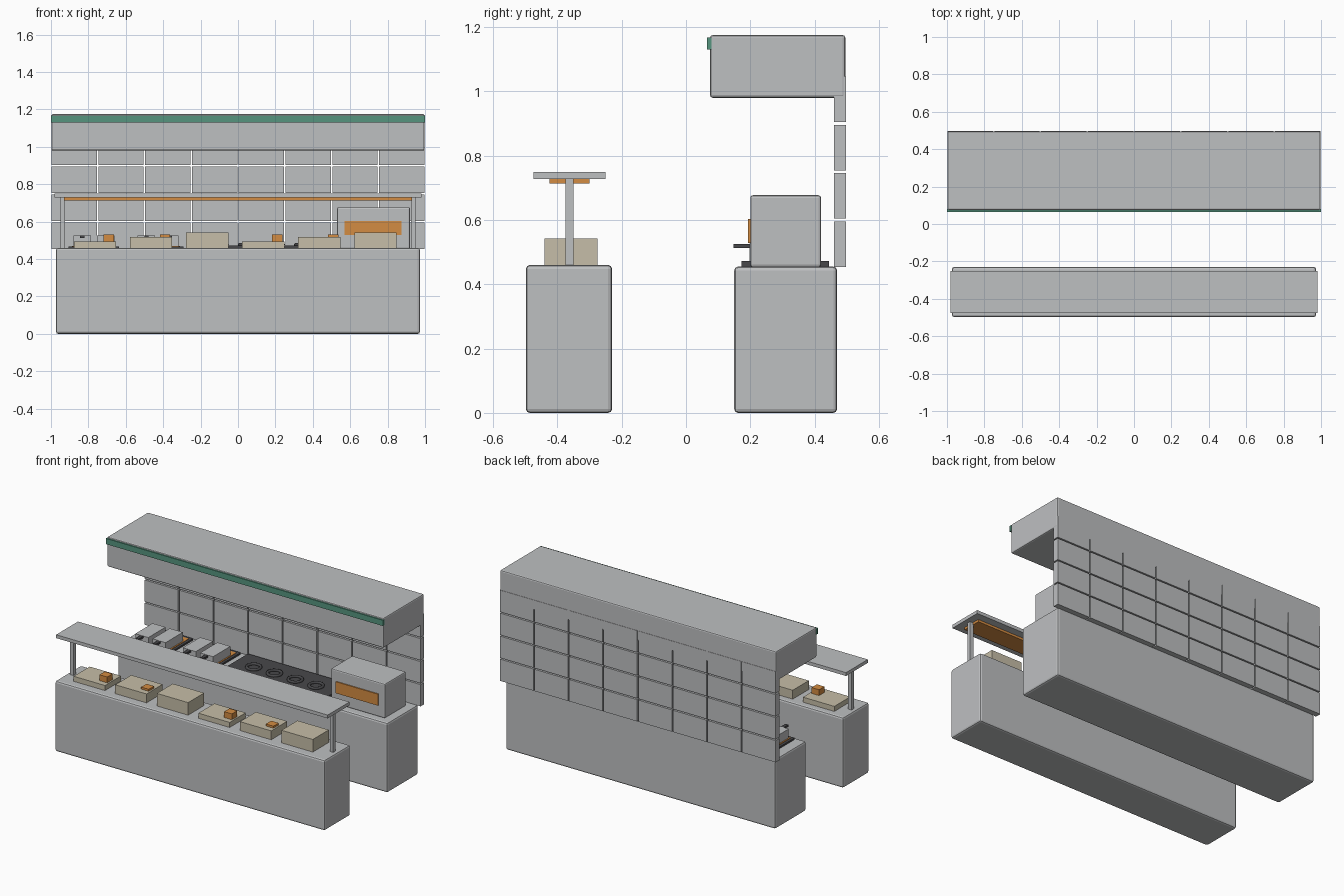
import bpy, math

if "Cube" in bpy.data.objects:
    bpy.data.objects.remove(bpy.data.objects["Cube"])


def material(name, rgb):
    m = bpy.data.materials.new(name)
    m.diffuse_color = (*rgb, 1)
    m.use_nodes = True
    m.node_tree.nodes["Principled BSDF"].inputs["Base Color"].default_value = m.diffuse_color
    return m


STEEL = material("brushed_steel_grey", (0.515, 0.525, 0.535))
GREEN = material("trim_green", (0.093, 0.301, 0.212))
BEIGE = material("tray_beige", (0.565, 0.515, 0.392))
ORANGE = material("warm_orange", (0.658, 0.262, 0.054))
DARK = material("dark_iron", (0.065, 0.065, 0.070))


def box(name, x, y, z, mat, bevel=0):
    """Box from (min, max) pairs, with an optional bevelled edge."""
    (x0, x1), (y0, y1), (z0, z1) = x, y, z
    v = [(a, b, c) for c in (z0, z1) for a, b in ((x0, y0), (x1, y0), (x1, y1), (x0, y1))]
    f = [(3, 2, 1, 0), (4, 5, 6, 7), (0, 1, 5, 4), (1, 2, 6, 5), (2, 3, 7, 6), (3, 0, 4, 7)]
    me = bpy.data.meshes.new(name)
    me.from_pydata(v, [], f)
    me.materials.append(mat)
    ob = bpy.data.objects.new(name, me)
    bpy.context.collection.objects.link(ob)
    if bevel:
        b = ob.modifiers.new("bevel", 'BEVEL')
        b.width, b.segments = bevel, 2
    return ob


# Counters
box("front_counter", (-0.973, 0.973), (-0.498, -0.23), (0, 0.46), STEEL, 0.012)
box("back_counter", (-0.973, 0.973), (0.15, 0.47), (0, 0.455), STEEL, 0.012)

# Extractor hood with green trim
box("hood", (-0.997, 0.997), (0.075, 0.4955), (0.98, 1.175), STEEL, 0.008)
box("hood_trim", (-1, 1), (0.065, 0.08), (1.13, 1.167), GREEN)

# Wall panels, separated by open gaps
GAP = 0.004
for row in range(4):
    for col in range(8):
        x, z = -1 + col * 0.25, 0.45 + row * 0.15
        box("wall_panel", (x + GAP, x + 0.25 - GAP), (0.46, 0.4975),
            (z + GAP, z + 0.15 - GAP), STEEL)

# Serving shelf, posts and heat lamp
box("serving_shelf", (-0.98, 0.98), (-0.475, -0.25), (0.728, 0.75), STEEL)
box("heat_lamp", (-0.93, 0.93), (-0.425, -0.30), (0.713, 0.728), ORANGE)
for x in (-0.9375, 0.9375):
    box("shelf_post", (x - 0.0125, x + 0.0125), (-0.375, -0.35), (0.455, 0.728), STEEL)

# Food trays, with a portion showing on the lower ones
for i in range(6):
    x = -0.765 + 0.3 * i
    top = (0.493, 0.518, 0.542)[i % 3]
    box("food_tray", (x - 0.113, x + 0.113), (-0.44, -0.275), (0.458, top), BEIGE)
    if i % 3 < 2:
        box("food_portion", (x + 0.047, x + 0.102), (-0.402, -0.347), (top - 0.01, 0.531), ORANGE)

# Fryers: rim, oil, two baskets with handles
for cx in (-0.77, -0.427):
    box("fryer_rim", (cx - 0.135, cx + 0.135), (0.172, 0.445), (0.452, 0.466), DARK)
    box("fryer_oil", (cx - 0.118, cx + 0.118), (0.19, 0.425), (0.464, 0.469), ORANGE)
    for bx in (cx - 0.0625, cx + 0.0625):
        box("fryer_basket", (bx - 0.047, bx + 0.047), (0.197, 0.375), (0.466, 0.527), STEEL)
        box("basket_handle", (bx - 0.011, bx + 0.011), (0.148, 0.20), (0.513, 0.526), DARK)

# Hob with four ring burners
box("hob", (-0.24, 0.49), (0.172, 0.445), (0.452, 0.473), DARK)
for i in range(4):
    bpy.ops.mesh.primitive_torus_add(location=(-0.10 + 0.15 * i, 0.305, 0.477), major_radius=0.042,
                                     minor_radius=0.009, major_segments=24, minor_segments=8)
    ring = bpy.context.object
    ring.name = "burner_ring"
    ring.data.materials.append(DARK)
    bpy.ops.object.shade_smooth_by_angle(angle=math.radians(50))

# Oven with window
box("oven", (0.53, 0.92), (0.20, 0.42), (0.453, 0.677), STEEL, 0.008)
box("oven_window", (0.57, 0.875), (0.193, 0.201), (0.528, 0.603), ORANGE)
